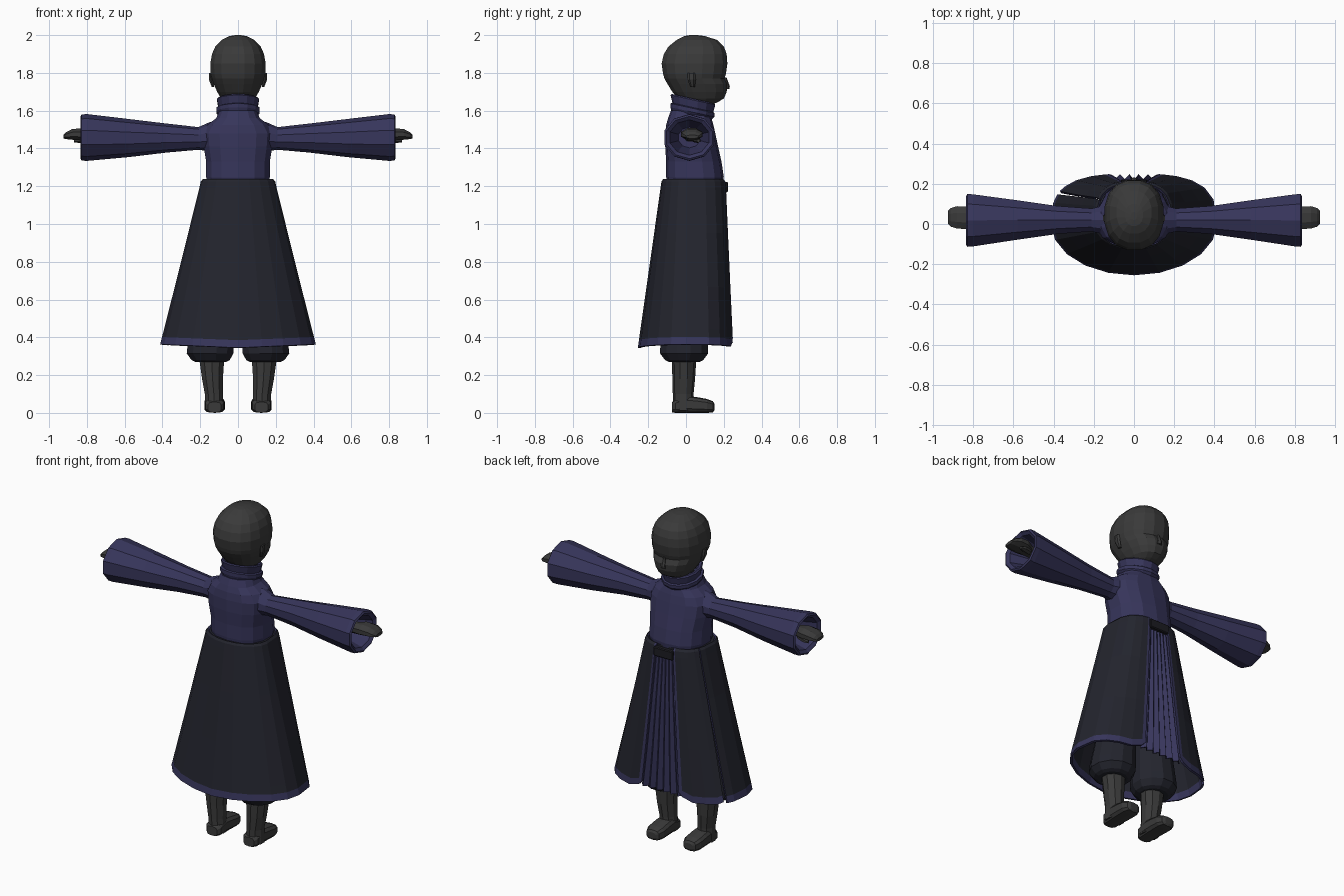
import bpy, bmesh, math

cube = bpy.data.objects.get("Cube")
if cube:
    bpy.data.objects.remove(cube, do_unlink=True)


def material(name, rgb):
    m = bpy.data.materials.new(name)
    m.use_nodes = True
    m.diffuse_color = (*rgb, 1)
    m.node_tree.nodes["Principled BSDF"].inputs["Base Color"].default_value = (*rgb, 1)
    return m


GREY = material("charcoal grey", (0.042, 0.042, 0.042))
NAVY = material("navy cloth", (0.038, 0.036, 0.105))
DARK = material("dark cloth", (0.017, 0.018, 0.027))
BLACK = material("buckle black", (0.012, 0.012, 0.016))


def finish(name, bm, mats, smooth=False):
    bmesh.ops.recalc_face_normals(bm, faces=bm.faces)
    me = bpy.data.meshes.new(name)
    bm.to_mesh(me)
    bm.free()
    for m in mats:
        me.materials.append(m)
    ob = bpy.data.objects.new(name, me)
    bpy.context.collection.objects.link(ob)
    return ob


def spow(v, e):
    return math.copysign(abs(v) ** e, v)


def loft(name, rings, mat, n=12, axis="z", power=1.0, side=1, shear=0.0):
    """Rings are (position, centre a, centre b, radius a, radius b) along an axis."""
    bm = bmesh.new()
    loops = []
    for p, ca, cb, ra, rb in rings:
        loop = []
        for i in range(n):
            t = math.tau * (i + 0.5) / n
            a, b = ca + ra * spow(math.cos(t), power), cb + rb * spow(math.sin(t), power)
            x, y, z = {"z": (a, b, p), "x": (p, a, b), "y": (a, p, b)}[axis]
            loop.append(bm.verts.new((x * side, y, z - shear * y)))
        loops.append(loop)
    for lo, hi in zip(loops, loops[1:]):
        for i in range(n):
            j = (i + 1) % n
            bm.faces.new((lo[i], lo[j], hi[j], hi[i]))
    bm.faces.new(loops[0])
    bm.faces.new(loops[-1])
    return finish(name, bm, [mat])


def body_rings(rows):
    """Turn (z, half width, back y, front y) into rings."""
    return [(z, 0, (b + f) / 2, w, (f - b) / 2) for z, w, b, f in rows]


def solidify(ob, thickness, rim=0):
    m = ob.modifiers.new("thickness", "SOLIDIFY")
    m.thickness = thickness
    m.offset = -1
    m.material_offset_rim = rim


# Head, with a recess under the brow and a jutting chin
loft("head", body_rings([
    (1.62, .07, -.03, .11), (1.645, .075, -.02, .17), (1.665, .092, -.045, .203),
    (1.70, .112, -.075, .218), (1.74, .13, -.10, .221), (1.77, .14, -.117, .206),
    (1.795, .147, -.124, .214), (1.85, .149, -.132, .222), (1.90, .14, -.12, .218),
    (1.94, .122, -.095, .203), (1.975, .088, -.05, .165), (1.995, .045, -.01, .10),
    (2.0, .015, .02, .06)]), GREY, n=16, power=.88)
loft("nose", [(1.715, 0, .215, .018, .014), (1.73, 0, .218, .016, .014),
              (1.775, 0, .205, .008, .01)], GREY, n=6)

# Torso and standing collar
loft("torso", body_rings([
    (1.21, .165, -.10, .195), (1.25, .172, -.105, .20), (1.33, .172, -.105, .188),
    (1.41, .185, -.11, .17), (1.48, .19, -.11, .155), (1.525, .165, -.105, .145),
    (1.56, .118, -.095, .135), (1.60, .10, -.08, .12)]), NAVY, n=14, power=.8)
loft("collar", body_rings([
    (1.575, .10, -.075, .13), (1.60, .118, -.083, .15), (1.62, .118, -.083, .152),
    (1.625, .106, -.072, .145), (1.665, .114, -.082, .155), (1.672, .108, -.076, .148),
    (1.668, .092, -.06, .13), (1.61, .088, -.055, .125)]), NAVY, n=14, shear=.22)

for side, label in ((1, "left"), (-1, "right")):
    # Flared sleeve with an open cuff
    loft(label + "_sleeve", [
        (.08, .02, 1.47, .085, .085), (.15, .02, 1.462, .075, .077),
        (.21, .02, 1.453, .06, .06), (.38, .02, 1.455, .073, .077),
        (.58, .02, 1.455, .103, .101), (.80, .018, 1.458, .136, .124),
        (.828, .018, 1.458, .138, .122), (.834, .018, 1.458, .128, .112),
        (.82, .018, 1.458, .108, .094), (.66, .018, 1.458, .06, .055)],
        NAVY, n=10, axis="x", side=side)
    # Mitten-like hand and thumb
    loft(label + "_hand", [
        (.62, .02, 1.465, .035, .03), (.78, .025, 1.468, .04, .032),
        (.83, .03, 1.475, .06, .035), (.88, .033, 1.474, .06, .03),
        (.91, .033, 1.468, .05, .02), (.925, .033, 1.462, .035, .01)],
        GREY, n=8, axis="x", side=side)
    loft(label + "_thumb", [
        (.79, .045, 1.45, .02, .018), (.84, .06, 1.443, .02, .014),
        (.868, .066, 1.44, .01, .008)], GREY, n=6, axis="x", side=side)
    # Small ear
    loft(label + "_ear", [
        (1.725, .132, .035, .008, .012), (1.765, .144, .03, .012, .022),
        (1.80, .146, .028, .008, .02)], GREY, n=6, side=side)
    # Puffed trouser leg
    loft(label + "_trouser", [
        (.27, .145, -.01, .085, .085), (.28, .145, -.01, .105, .105),
        (.315, .148, -.01, .128, .132), (.36, .145, -.01, .126, .13),
        (.60, .12, 0, .105, .11), (.95, .09, .03, .085, .1)], DARK, n=12, side=side)
    # Boot shaft and foot
    loft(label + "_boot_shaft", [
        (.012, .125, -.015, .053, .055), (.10, .128, -.015, .05, .055),
        (.18, .135, -.012, .058, .06), (.31, .14, -.01, .072, .066)],
        GREY, n=10, side=side)
    loft(label + "_foot", [
        (-.074, .124, .03, .035, .028), (-.055, .124, .035, .05, .035),
        (.0, .124, .045, .052, .045), (.055, .124, .042, .055, .042),
        (.11, .124, .037, .056, .037), (.142, .124, .032, .042, .03),
        (.15, .124, .032, .025, .018)], GREY, n=10, axis="y", power=.6, side=side)

# Skirt: rounded back, squarer front
TOP, BOTTOM = 1.21, .345


def skirt_point(deg, z, shrink=1.0):
    t = min(1, max(0, (TOP - z) / (TOP - BOTTOM)))
    a = math.radians(deg)
    s, c = math.sin(a), math.cos(a)
    hx, yb, yf = .20 + .212 * t, .132 + .123 * t, .213 + .037 * t
    if c > 0:
        x, y = hx * spow(s, .67), yf * spow(c, .67)
    else:
        x, y = hx * s, yb * c
    return x * shrink, .02 + (y - .02) * shrink, z


def skirt_panel(name, degs, hem_lift, edge_cols, flare=0):
    bm = bmesh.new()
    levels = [(1.238, .93), (1.225, .985), (1.19, 1), (.95, 1), (.66, 1), (.43, 1), (.385, 1), (BOTTOM, 1)]
    grid = []
    for r, (z, k) in enumerate(levels):
        row = []
        for i, d in enumerate(degs):
            low = max(0, (TOP - z) / (TOP - BOTTOM)) ** 2
            # Front corners and sides of the hem sit a little higher
            lift = (hem_lift.get(i, 0) + .018 * abs(math.sin(math.radians(d)))) * low
            slide = flare * low if i == 0 else 0
            x, y, h = skirt_point(d + slide, z, k)
            row.append(bm.verts.new((x, y, h + lift)))
        grid.append(row)
    for r in range(len(levels) - 1):
        for c in range(len(degs) - 1):
            f = bm.faces.new((grid[r][c], grid[r + 1][c], grid[r + 1][c + 1], grid[r][c + 1]))
            f.material_index = int(r == len(levels) - 2 or c in edge_cols)
    ob = finish(name, bm, [DARK, NAVY])
    # Make the outside of the cloth face outward
    if sum(p.normal.x * p.center.x + p.normal.y * p.center.y for p in ob.data.polygons) < 0:
        ob.data.flip_normals()
    solidify(ob, .014, rim=1)


wrap = [9.5, 12.5, 22, 36, 52, 70] + list(range(90, 271, 18)) + [286, 297]
skirt_panel("skirt_wrap", wrap, {0: .05, 1: .025}, {0})
flap = [299, 310, 324, 338, 347.5, 350.5]
skirt_panel("skirt_front_flap", flap, {0: .01, 4: .025, 5: .05}, {4}, flare=3)

# Pleated front apron
bm = bmesh.new()
rows = []
FOLDS = 12
for z, half, y, depth in ((1.2, .062, .20, .006), (.9, .088, .213, .014),
                          (.6, .115, .224, .02), (.37, .14, .232, .026)):
    rows.append([bm.verts.new((half * (2 * i / FOLDS - 1), y + depth * (i % 2 - .4), z))
                 for i in range(FOLDS + 1)])
for a, b in zip(rows, rows[1:]):
    for i in range(FOLDS):
        bm.faces.new((a[i], b[i], b[i + 1], a[i + 1]))
apron = finish("pleated_apron", bm, [NAVY])
solidify(apron, .008)

# Waist band under the skirt top and buckle on the front
loft("waist_band", body_rings([(1.17, .185, -.115, .195), (1.232, .182, -.112, .197)]),
     DARK, n=16, power=.8)
bm = bmesh.new()
bmesh.ops.create_cube(bm, size=1)
for v in bm.verts:
    v.co = (v.co.x * .13, .207 + v.co.y * .03, 1.195 + v.co.z * .055)
bmesh.ops.bevel(bm, geom=bm.edges[:], offset=.005, segments=1, affect="EDGES")
finish("buckle", bm, [BLACK])
